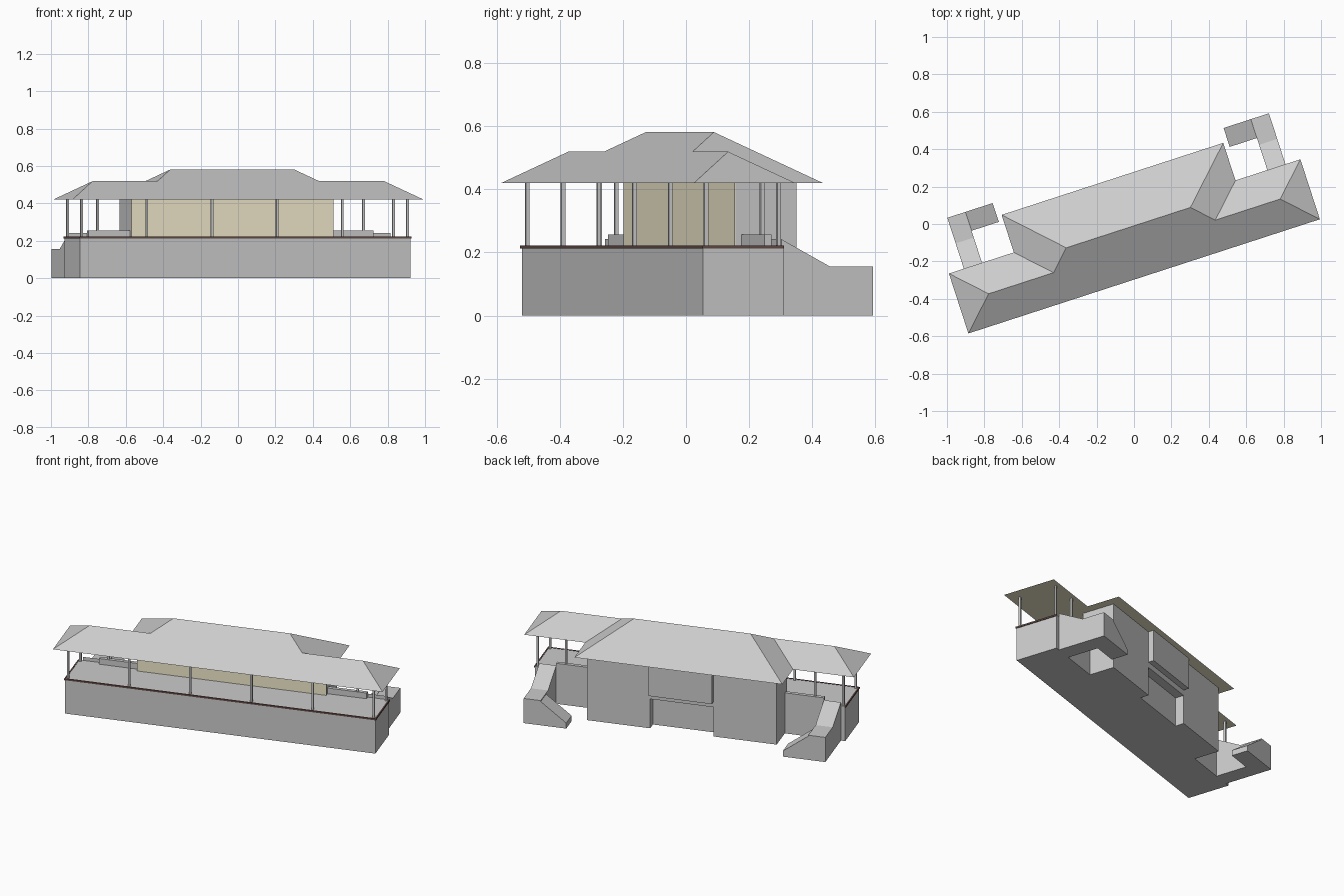
import bpy, bmesh, math
from mathutils import Matrix

if "Cube" in bpy.data.objects:
    bpy.data.objects.remove(bpy.data.objects["Cube"])

# Everything is laid out in building axes, then turned 18 degrees
ANG = math.radians(18)
PLACE = Matrix.Rotation(ANG, 4, 'Z') @ Matrix.Translation((-0.035, 0, 0))

def material(name, rgb):
    m = bpy.data.materials.new(name)
    m.diffuse_color = (*rgb, 1)
    m.use_nodes = True
    m.node_tree.nodes["Principled BSDF"].inputs["Base Color"].default_value = m.diffuse_color
    return m

TAN = material("tan", (0.88, 0.82, 0.6))
BROWN = material("dark_brown", (0.12, 0.07, 0.06))

def build(name, verts, faces, mat=None):
    me = bpy.data.meshes.new(name)
    me.from_pydata([PLACE @ Matrix.Translation(v).to_translation() for v in verts], [], faces)
    bm = bmesh.new()
    bm.from_mesh(me)
    if len(faces) > 1:
        bmesh.ops.recalc_face_normals(bm, faces=bm.faces)
    bm.to_mesh(me)
    bm.free()
    ob = bpy.data.objects.new(name, me)
    bpy.context.collection.objects.link(ob)
    if mat:
        me.materials.append(mat)
    return ob

def prism(name, bottom, top, mat=None):
    n = len(bottom)
    faces = [tuple(range(n)), tuple(range(n, 2 * n))]
    faces += [(i, (i + 1) % n, n + (i + 1) % n, n + i) for i in range(n)]
    return build(name, bottom + top, faces, mat)

def box(name, x, y, z, mat=None):
    ring = [(x[0], y[0]), (x[1], y[0]), (x[1], y[1]), (x[0], y[1])]
    return prism(name, [(*p, z[0]) for p in ring], [(*p, z[1]) for p in ring], mat)

# Plinth and deck
L, F, B, DECK, EAVE = 0.93, -0.2335, 0.035, 0.22, 0.42
box("deck_base", (-L, L), (F, B), (0, DECK))
box("front_deck_trim", (-L - .004, L + .004), (F - .004, F + .004), (DECK - .008, DECK + .002), BROWN)

# Main house: front wall, central back bay
box("front_wall", (-0.568, 0.568), (-0.012, -0.008), (DECK, EAVE), TAN)
box("bay_window", (-0.19, 0.19), (-0.008, 0.23), (DECK, EAVE))
box("bay_sill", (-0.19, 0.19), (-0.008, 0.195), (0.185, DECK))
box("recessed_back_wall", (-0.19, 0.19), (-0.008, 0.141), (0, 0.185))

# Parts repeated at both ends
for s, side in ((-1, "left"), (1, "right")):
    box(side + "_house_block", (s * 0.19, s * 0.568), (-0.008, 0.195), (0, EAVE))
    box(side + "_deck_trim", (s * (L - .004), s * (L + .004)), (F, B), (DECK - .008, DECK + .002), BROWN)
    box(side + "_parapet", (s * 0.568, s * 0.802), (0.012, B), (DECK, 0.256))
    # Upper flight with landing, profile in depth and height
    prof = [(B, 0), (0.34, 0), (0.34, 0.156), (0.196, 0.156), (B, 0.242)]
    prism(side + "_upper_stair", [(s * 0.802, y, z) for y, z in prof],
          [(s * 0.904, y, z) for y, z in prof])
    # Lower flight, descending toward the middle
    prof = [(0.802, 0), (0.649, 0), (0.649, 0.035), (0.802, 0.15)]
    prism(side + "_lower_stair", [(s * x, 0.234, z) for x, z in prof],
          [(s * x, 0.34, z) for x, z in prof])

# Veranda posts
posts = [(-0.916 + i * 0.3664, -0.22) for i in range(6)]
posts += [(s * x, 0.022) for s in (-1, 1) for x in (0.747, 0.916)]
for i, (x, y) in enumerate(posts):
    box(f"post_{i + 1}", (x - .006, x + .006), (y - .006, y + .006), (DECK, EAVE))

# Two joined hip roofs sharing the front slope
W, M, YF, YL, YM, K = 0.988, 0.623, -0.283, 0.054, 0.265, 0.588
hl, hm = (YL - YF) / 2, (YM - YF) / 2
zl, zm = EAVE + hl * K, EAVE + hm * K
half = [(W, YF, EAVE), (W, YL, EAVE), (M, YL, EAVE), (M, YM, EAVE),
        (W - hl, YF + hl, zl), (M - hl, YF + hl, zl), (M - hm, YF + hm, zm)]
verts = half + [(-x, y, z) for x, y, z in half]
faces = [(7, 0, 4, 5, 6, 13, 12, 11), (3, 10, 13, 6)]
for o in (0, 7):
    faces += [(o, o + 1, o + 4), (o + 1, o + 2, o + 5, o + 4), (o + 2, o + 3, o + 6, o + 5)]
faces.append((0, 7, 8, 9, 10, 3, 2, 1))
roof = build("roof", verts, faces)
grey = material("roof_grey", (0.8, 0.8, 0.8))
roof.data.materials.append(grey)
roof.data.materials.append(TAN)
for p in roof.data.polygons:
    p.material_index = 1 if p.normal.z < -0.9 else 0
